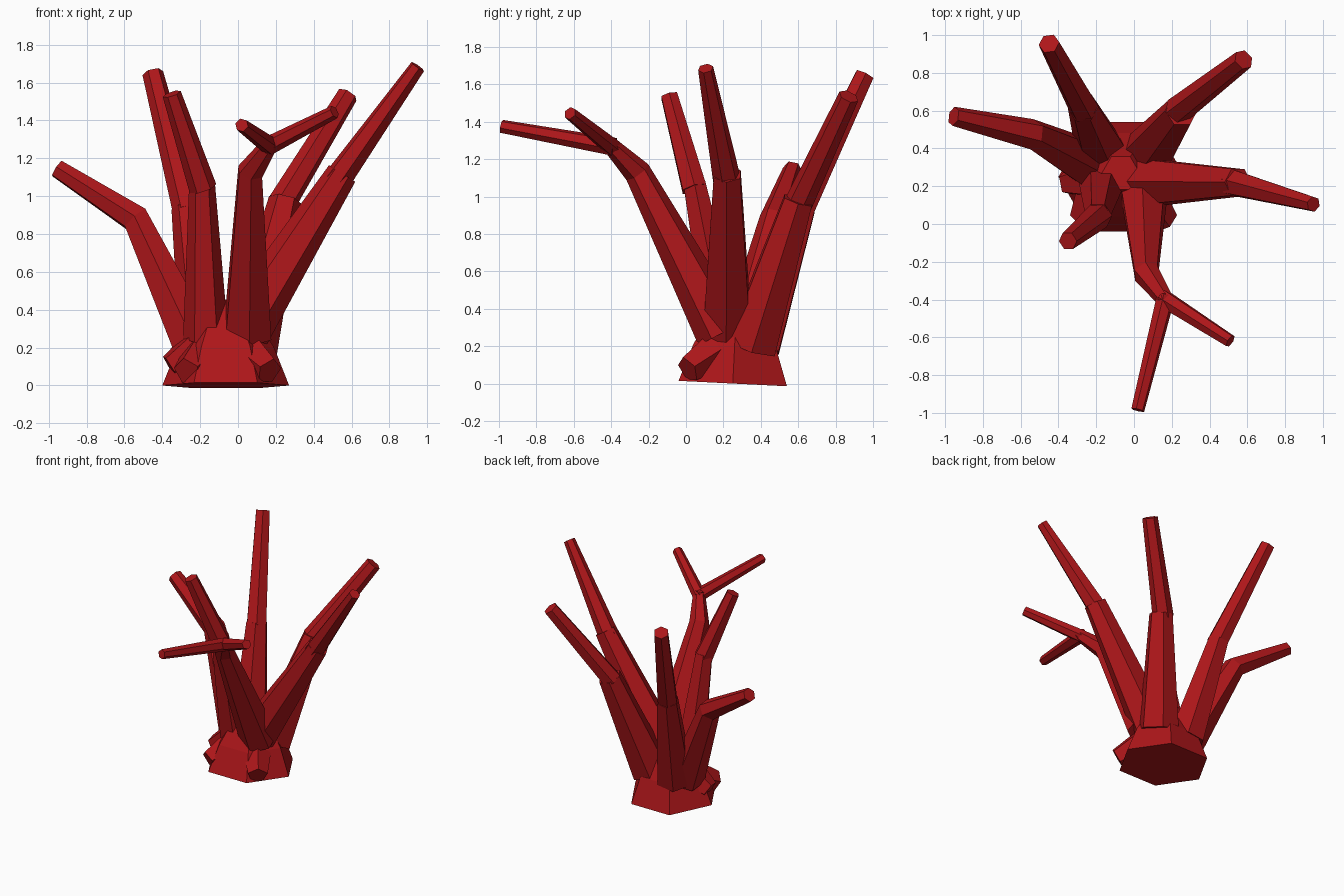
import bpy, bmesh, math
from mathutils import Vector

if "Cube" in bpy.data.objects:
    bpy.data.objects.remove(bpy.data.objects["Cube"])

red = bpy.data.materials.new("coral_red")
red.diffuse_color = (0.42, 0.008, 0.01, 1)
red.use_nodes = True
red.node_tree.nodes["Principled BSDF"].inputs["Base Color"].default_value = red.diffuse_color


def tube(name, stations, sides=6, turn=0.0):
    """Faceted tapered tube through (x, y, z, radius) stations, mitred at bends."""
    pts = [Vector(s[:3]) for s in stations]
    bm = bmesh.new()
    rings = []
    for i, p in enumerate(pts):
        a = (p - pts[i - 1]).normalized() if i else Vector()
        b = (pts[i + 1] - p).normalized() if i < len(pts) - 1 else Vector()
        t = (a + b).normalized()
        u = t.cross(Vector((0.31, 0.17, 1)) if abs(t.z) < 0.9 else Vector((0, 1, 0))).normalized()
        if i:
            u = (prev - t * prev.dot(t)).normalized()
        prev = u
        v = t.cross(u)
        rings.append([bm.verts.new(p + stations[i][3] * (u * math.cos(k) + v * math.sin(k)))
                      for k in (turn + 2 * math.pi * j / sides for j in range(sides))])
    for r, q in zip(rings, rings[1:]):
        for j in range(sides):
            k = (j + 1) % sides
            bm.faces.new((r[j], r[k], q[k], q[j]))
    bm.faces.new(rings[0][::-1])
    bm.faces.new(rings[-1])
    bmesh.ops.recalc_face_normals(bm, faces=bm.faces)
    me = bpy.data.meshes.new(name)
    bm.to_mesh(me)
    bm.free()
    me.materials.append(red)
    ob = bpy.data.objects.new(name, me)
    bpy.context.collection.objects.link(ob)
    return ob


# Hexagonal foot, narrowing to a peak between the branches
tube("foot", [(-0.065, 0.25, 0, 0.335), (-0.065, 0.26, 0.2, 0.255), (-0.07, 0.27, 0.45, 0.10)])

# Branches made of a thick lower stem and a separate thinner upper stem
branches = {
    "right": ([(0.0, 0.22, 0.25, 0.15), (0.55, 0.22, 1.12, 0.082)],
              [(0.52, 0.22, 1.08, 0.076), (0.95, 0.105, 1.685, 0.042)]),
    "back_right": ([(0.06, 0.35, 0.2, 0.15), (0.25, 0.60, 0.98, 0.088)],
                   [(0.23, 0.60, 0.96, 0.076), (0.58, 0.87, 1.535, 0.056)]),
    "back_left": ([(-0.17, 0.38, 0.2, 0.14), (-0.27, 0.62, 0.94, 0.082)],
                  [(-0.265, 0.61, 0.92, 0.08), (-0.45, 0.955, 1.65, 0.056)]),
    "front_left": ([(-0.17, 0.21, 0.25, 0.12), (-0.19, 0.045, 1.07, 0.068)],
                   [(-0.185, 0.045, 1.04, 0.074), (-0.35, -0.09, 1.54, 0.05)]),
}
for side, (lower, upper) in branches.items():
    tube(side + "_stem", lower)
    tube(side + "_tip", upper)

# Bent left branch
tube("left_branch", [(-0.22, 0.31, 0.2, 0.135), (-0.54, 0.475, 0.88, 0.082),
                     (-0.955, 0.57, 1.145, 0.052)])

# Front branch with a fork at its end
tube("front_branch", [(0.05, 0.19, 0.27, 0.14), (0.065, -0.26, 1.13, 0.072),
                      (0.165, -0.40, 1.27, 0.045)])
tube("fork_front", [(0.17, -0.38, 1.265, 0.05), (0.02, -0.985, 1.375, 0.036)])
tube("fork_right", [(0.15, -0.39, 1.26, 0.05), (0.51, -0.62, 1.445, 0.036)])

# Stubby knobs on the foot
tube("right_knob", [(0.02, 0.2, 0.2, 0.12), (0.165, 0.01, 0.075, 0.075)], 5)
tube("left_knob", [(-0.18, 0.2, 0.16, 0.12), (-0.27, 0.02, 0.075, 0.075)], 5)
tube("side_knob", [(-0.2, 0.24, 0.2, 0.12), (-0.36, 0.22, 0.1, 0.07)], 5)
